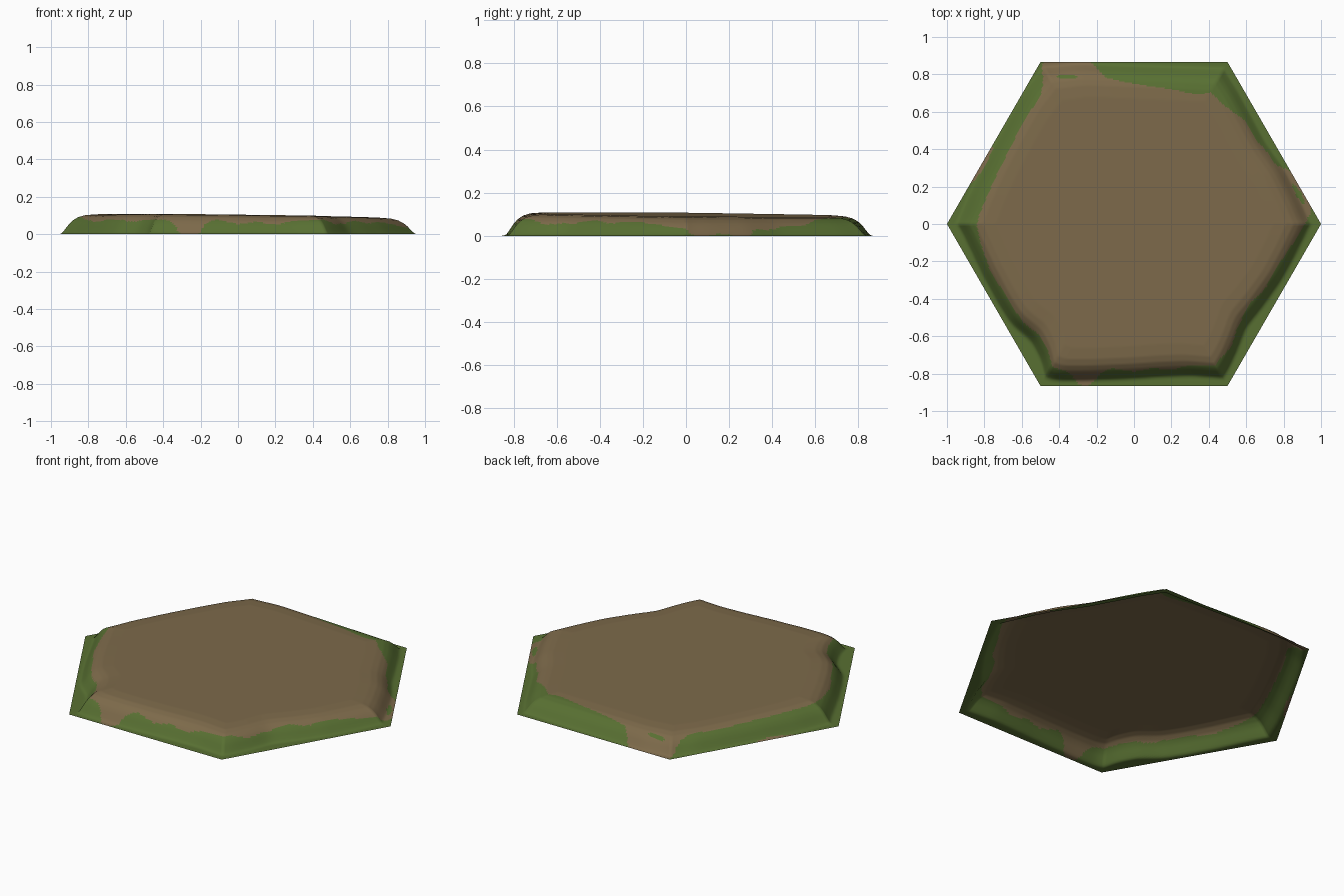
import bpy, bmesh, math

if "Cube" in bpy.data.objects:
    bpy.data.objects.remove(bpy.data.objects["Cube"])

N, RINGS = 480, 48          # steps round the tile, fine rings near the rim

# crest line halfway up the bank, going round the tile
BANK = [(.9, 0), (.86, .1), (.77, .28), (.67, .42), (.59, .57), (.52, .7), (.46, .79),
        (.3, .8), (0, .81), (-.3, .82), (-.46, .8), (-.55, .69), (-.62, .57), (-.74, .35),
        (-.84, .15), (-.9, 0), (-.86, -.08), (-.78, -.25), (-.7, -.4), (-.63, -.51),
        (-.52, -.6), (-.46, -.72), (-.43, -.8), (-.25, -.8), (0, -.79), (.15, -.78),
        (.3, -.775), (.48, -.75), (.53, -.64), (.57, -.53), (.66, -.42), (.76, -.28),
        (.82, -.17), (.88, -.05)]
# inner edge of the grass
GRASS = [(.91, 0), (.93, .03), (.955, .08), (.825, .3), (.77, .3), (.7, .4), (.65, .45),
         (.6, .55), (.5, .62), (.35, .69), (.2, .72), (0, .75), (-.15, .78), (-.19, .81),
         (-.21, .866), (-.5, .866), (-.48, .77), (-.5, .68), (-.58, .57), (-.64, .45),
         (-.74, .25), (-.82, .07), (-.84, 0), (-.82, -.1), (-.77, -.25), (-.66, -.42),
         (-.6, -.52), (-.5, -.6), (-.45, -.7), (-.42, -.77), (-.33, -.8), (-.3, -.866),
         (-.22, -.866), (-.2, -.8), (-.12, -.77), (0, -.79), (.1, -.77), (.2, -.78),
         (.3, -.755), (.45, -.73), (.52, -.66), (.55, -.56), (.62, -.42), (.7, -.35),
         (.77, -.22), (.84, -.12)]
# stray patches: x, y, half length, half width, direction, material
PATCHES = [(-.36, .787, .055, .011, 0, 1), (.88, .16, .06, .014, 120, 1),
           (-.81, .32, .11, .014, 60, 0)]
# bank section: distance past the crest line, share of full height
SECTION = [(-.16, 1), (-.09, .95), (-.05, .85), (-.02, .68), (0, .5), (.025, .2),
           (.04, .04), (.055, 0)]


def hex_radius(a):
    return math.sqrt(3) / 2 / math.cos(a % (math.pi / 3) - math.pi / 6)


def lerp(table, x):
    if x <= table[0][0]:
        return table[0][1]
    for (x0, y0), (x1, y1) in zip(table, table[1:]):
        if x <= x1:
            return y0 + (y1 - y0) * (x - x0) / max(x1 - x0, 1e-9)
    return table[-1][1]


def polar_table(points):
    """Angle against share of the hexagon's radius, wrapped at both ends."""
    t = []
    for x, y in points:
        a = math.atan2(y, x) % math.tau
        t.append((a, math.hypot(x, y) / hex_radius(a)))
    t.sort()
    return [(t[-1][0] - math.tau, t[-1][1])] + t + [(t[0][0] + math.tau, t[0][1])]


def ring_values(points, smooth):
    t = polar_table(points)
    v = [lerp(t, i * math.tau / N) for i in range(N)]
    for _ in range(smooth):
        v = [(v[i - 1] + 2 * v[i] + v[(i + 1) % N]) / 4 for i in range(N)]
    return v


def material(name, rgb):
    m = bpy.data.materials.new(name)
    m.diffuse_color = (*rgb, 1)
    m.use_nodes = True
    m.node_tree.nodes["Principled BSDF"].inputs["Base Color"].default_value = m.diffuse_color
    return m


bank = ring_values(BANK, 14)
grass = ring_values(GRASS, 4)
levels = [.15, .3, .45, .55] + [.62 + .38 * k / RINGS for k in range(RINGS + 1)]


def height(x, y, offset):
    return (.098 - .012 * x - .010 * y) * lerp(SECTION, offset)


# tile surface: rings from the centre to the hexagonal rim
bm = bmesh.new()
centre = bm.verts.new((0, 0, height(0, 0, -1)))
rings = []
for u in levels:
    ring = []
    for i in range(N):
        a = i * math.tau / N
        r = u * hex_radius(a)
        x, y = r * math.cos(a), r * math.sin(a)
        z = 0 if u > .999 else height(x, y, u - bank[i])
        ring.append(bm.verts.new((x, y, z)))
    rings.append(ring)
for i in range(N):
    bm.faces.new((centre, rings[0][i], rings[0][(i + 1) % N]))
for k in range(len(rings) - 1):
    mid = (levels[k] + levels[k + 1]) / 2
    for i in range(N):
        j = (i + 1) % N
        f = bm.faces.new((rings[k][i], rings[k + 1][i], rings[k + 1][j], rings[k][j]))
        # grass outside its edge line, then the stray patches
        f.material_index = int(mid > (grass[i] + grass[j]) / 2)
        c = f.calc_center_median()
        for px, py, l, w, d, m in PATCHES:
            ca, sa = math.cos(math.radians(d)), math.sin(math.radians(d))
            dx, dy = c.x - px, c.y - py
            if ((dx * ca + dy * sa) / l) ** 2 + ((dy * ca - dx * sa) / w) ** 2 < 1:
                f.material_index = m
for f in bm.faces:
    f.smooth = True
mesh = bpy.data.meshes.new("hex_ground_tile")
bm.to_mesh(mesh)
bm.free()
mesh.materials.append(material("earth brown", (.205, .144, .069)))
mesh.materials.append(material("grass green", (.098, .162, .032)))
tile = bpy.data.objects.new("hex_ground_tile", mesh)
bpy.context.collection.objects.link(tile)
